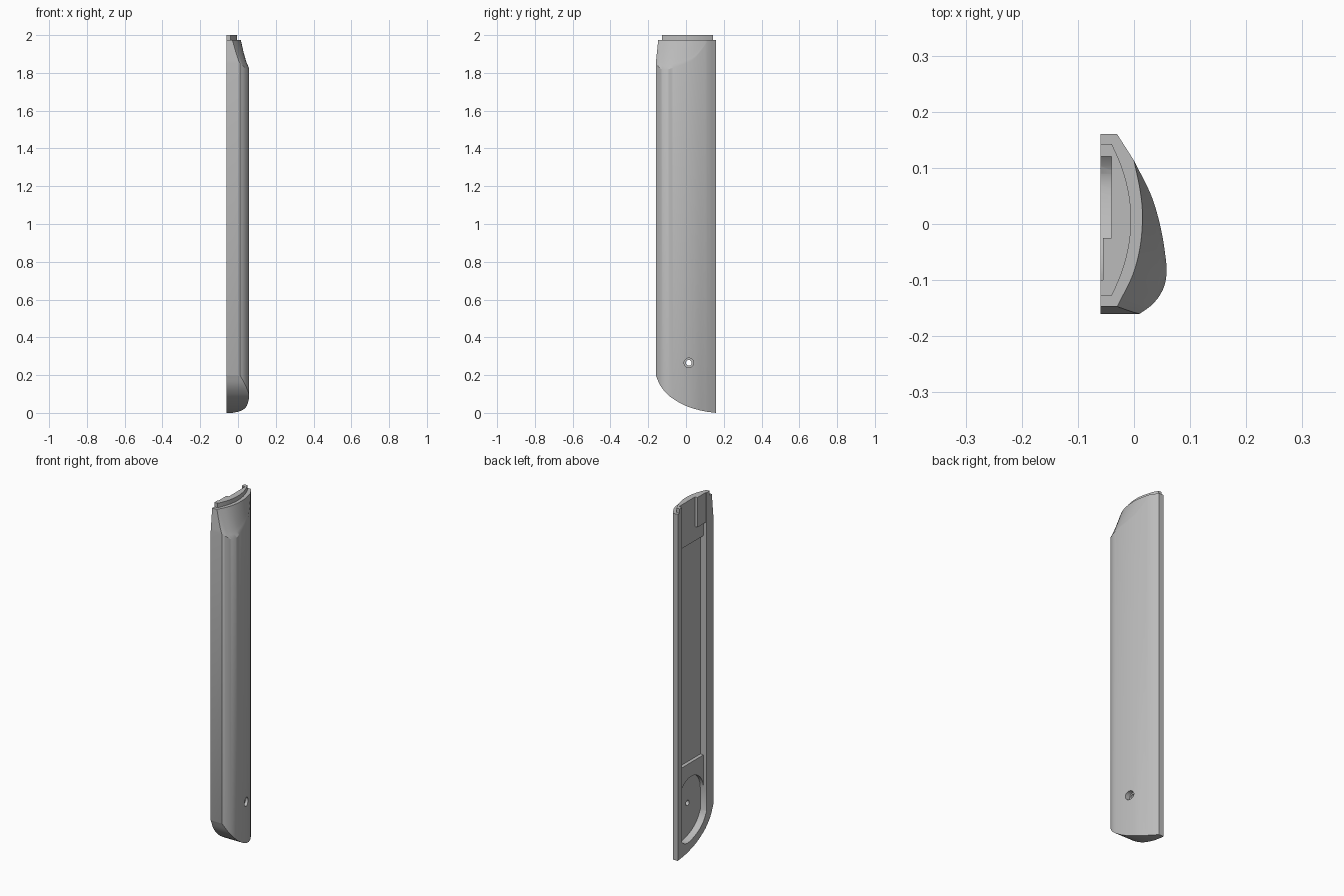
import bpy, bmesh, math
from mathutils import Matrix

if "Cube" in bpy.data.objects:
    bpy.data.objects.remove(bpy.data.objects["Cube"])

grey = bpy.data.materials.new("plain_grey")
grey.use_nodes = True
grey.diffuse_color = (0.5, 0.5, 0.5, 1)
grey.node_tree.nodes["Principled BSDF"].inputs["Base Color"].default_value = (0.5, 0.5, 0.5, 1)

BACK, TOP = -0.06, 1.975


def curve(points):
    """Smooth interpolating function through (position, value) points."""
    p = sorted(points)
    secant = [(b[1] - a[1]) / (b[0] - a[0]) for a, b in zip(p, p[1:])]
    slope = [secant[0]] + [(a + b) / 2 for a, b in zip(secant, secant[1:])] + [secant[-1]]

    def value(u):
        i = max(0, min(len(p) - 2, sum(u >= q[0] for q in p) - 1))
        h = p[i + 1][0] - p[i][0]
        t = max(0, min(1, (u - p[i][0]) / h))
        return (p[i][1] * (1 + 2 * t) * (1 - t) ** 2 + h * slope[i] * t * (1 - t) ** 2
                + p[i + 1][1] * t * t * (3 - 2 * t) + h * slope[i + 1] * t * t * (t - 1))
    return value


def finish(name, bm):
    bmesh.ops.recalc_face_normals(bm, faces=bm.faces)
    mesh = bpy.data.meshes.new(name)
    bm.to_mesh(mesh)
    bm.free()
    mesh.materials.append(grey)
    obj = bpy.data.objects.new(name, mesh)
    bpy.context.collection.objects.link(obj)
    return obj


def columns(name, cols):
    """Solid from columns of (back, outer) point lists, one per width step."""
    bm = bmesh.new()
    grid = [[[bm.verts.new(p) for p in side] for side in col] for col in cols]
    for (b0, o0), (b1, o1) in zip(grid, grid[1:]):
        for k in range(len(b0) - 1):
            bm.faces.new((b0[k], b0[k + 1], b1[k + 1], b1[k]))
            bm.faces.new((o0[k], o0[k + 1], o1[k + 1], o1[k]))
        for k in (0, -1):
            bm.faces.new((b0[k], b1[k], o1[k], o0[k]))
    for b, o in (grid[0], grid[-1]):
        for k in range(len(b) - 1):
            bm.faces.new((b[k], b[k + 1], o[k + 1], o[k]))
    return finish(name, bm)


def prism(name, outline, depth):
    """Cutter: y-z outline pushed into the flat back to the given depth."""
    bm = bmesh.new()
    near = [bm.verts.new((BACK - 0.05, y, z)) for y, z in outline]
    far = [bm.verts.new((BACK + depth, y, z)) for y, z in outline]
    bm.faces.new(near)
    bm.faces.new(far)
    for i in range(len(outline)):
        bm.faces.new((near[i - 1], near[i], far[i], far[i - 1]))
    return finish(name, bm)


def box(name, y0, y1, z0, z1, depth):
    return prism(name, [(y0, z0), (y1, z0), (y1, z1), (y0, z1)], depth)


def drill(name, radius, x0, x1):
    bm = bmesh.new()
    place = Matrix.Translation(((x0 + x1) / 2, 0.015, 0.265)) @ Matrix.Rotation(math.pi / 2, 4, 'Y')
    bmesh.ops.create_cone(bm, cap_ends=True, segments=28, radius1=radius,
                          radius2=radius, depth=x1 - x0, matrix=place)
    return finish(name, bm)


def cut(obj, cutter):
    mod = obj.modifiers.new("cut", 'BOOLEAN')
    mod.operation, mod.solver, mod.object = 'DIFFERENCE', 'EXACT', cutter
    cutter.hide_render = True
    bpy.context.view_layer.objects.active = obj
    bpy.ops.object.modifier_apply(modifier=mod.name)


# Section, foot curve, scoop edge and narrowed top section across the width
bulge = curve([(0.113, 0), (0.05, 0.031), (0, 0.046), (-0.05, 0.055), (-0.09, 0.058),
               (-0.12, 0.05), (-0.145, 0.031), (-0.16, 0.01)])
foot = curve([(-0.16, 0.2), (-0.14, 0.152), (-0.1, 0.1), (-0.05, 0.063),
              (0, 0.037), (0.05, 0.02), (0.1, 0.008), (0.16, 0)])
scoop = curve([(-0.16, 1.85), (-0.13, 1.82), (-0.05, 1.833), (0, 1.85),
               (0.05, 1.88), (0.113, 1.965)])
crown = curve([(0.113, 0), (0.06, 0.011), (0.02, 0.015), (-0.04, 0.011),
               (-0.09, -0.002), (-0.147, -0.03)])


def chamfered(fn, y):
    return fn(y) if y <= 0.113 else -0.03 * (y - 0.113) / 0.047


# Main body shell
widths = [0.16, 0.137] + [0.113 - 0.203 * i / 18 for i in range(18)]
widths += [-0.09 - 0.07 * math.sin(math.pi / 2 * i / 12) for i in range(13)]
cols = []
for y in widths:
    y_top = y if y > -0.09 else -0.09 + (y + 0.09) * 0.057 / 0.07
    x, x_top = chamfered(bulge, y), chamfered(crown, y_top)
    start = scoop(y)
    back, outer = [(BACK, y, foot(y))], [(x, y, foot(y))]
    for i in range(9):
        t = i / 8
        z, e = start + (TOP - start) * t, t ** 0.85
        yy = y + (y_top - y) * t
        back.append((BACK, yy, z))
        outer.append((x + (x_top - x) * e, yy, z))
    cols.append((back, outer))
body = columns("handle_body", cols)

# Raised tongue at the top end
cols = []
for i in range(21):
    y = 0.143 - 0.271 * i / 20
    x = -0.005 - 0.035 * abs((y - 0.0075) / 0.1355) ** 2
    cols.append(([(BACK, y, 1.96), (BACK, y, 2)], [(x, y, 1.96), (x, y, 2)]))
tongue = columns("top_tongue", cols)

# Hollows in the flat back
low, high = -0.1, 0.12
arc = [(0.01 + 0.11 * math.cos(math.pi * i / 20), 0.31 + 0.11 * math.sin(math.pi * i / 20))
       for i in range(21)]
base = [(low + 0.22 * i / 14, foot(low + 0.22 * i / 14) + 0.05 + 0.035 * abs(i / 7 - 1) ** 4)
        for i in range(15)]
slot = box("top_slot", -0.025, high, 1.74, 2.1, 0.02)
groove = box("top_groove", low, -0.02, 1.82, 2.1, 0.005)
cutters = [
    box("main_channel", low, high, 0.5, 1.75, 0.04),
    box("slot_floor", low, high, 1.74, 1.83, 0.02),
    slot, groove,
    box("lower_land", low, high, 0.31, 0.51, 0.02),
    prism("lower_pocket", arc + base, 0.04),
    drill("screw_hole", 0.015, -0.1, 0.1),
    drill("screw_recess", 0.025, 0.02, 0.1),
]
for c in cutters:
    cut(body, c)
for c in (slot, groove):
    cut(tongue, c)
for c in cutters:
    bpy.data.objects.remove(c)

# Smooth shading with sharp edges kept
for obj in (body, tongue):
    bpy.ops.object.select_all(action='DESELECT')
    obj.select_set(True)
    bpy.context.view_layer.objects.active = obj
    bpy.ops.object.shade_smooth_by_angle(angle=math.radians(28))
